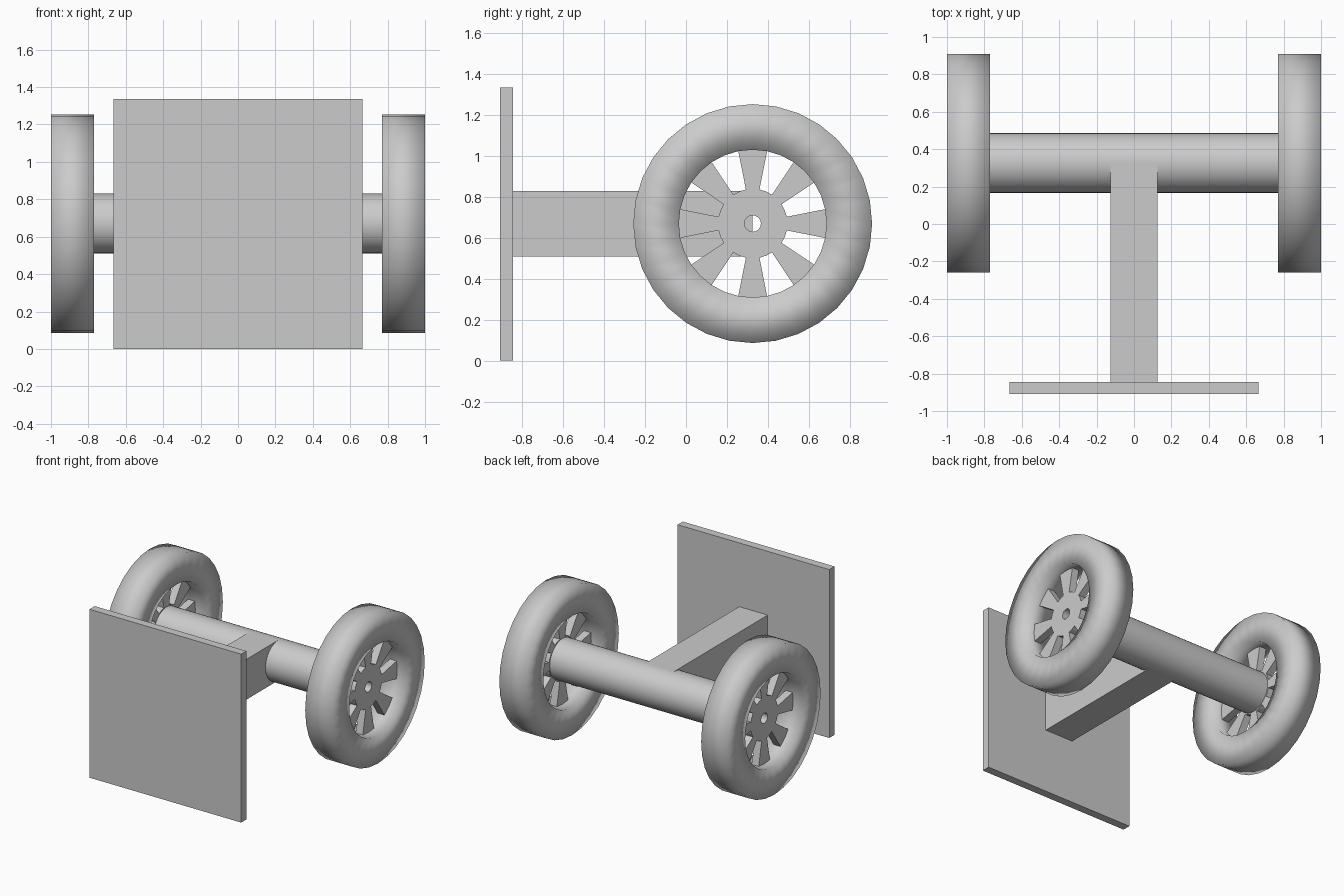
import bpy, bmesh
from math import pi, cos, sin

if "Cube" in bpy.data.objects:
    bpy.data.objects.remove(bpy.data.objects["Cube"])

CY, CZ = 0.326, 0.67      # axle centre line
SEG = 32


def new_object(name, bm):
    bmesh.ops.recalc_face_normals(bm, faces=bm.faces)
    me = bpy.data.meshes.new(name)
    bm.to_mesh(me)
    bm.free()
    ob = bpy.data.objects.new(name, me)
    bpy.context.collection.objects.link(ob)
    return ob


def box(name, lo, hi):
    bm = bmesh.new()
    bmesh.ops.create_cube(bm, size=1)
    for v in bm.verts:
        for i in range(3):
            v.co[i] = lo[i] if v.co[i] < 0 else hi[i]
    return new_object(name, bm)


def ring(bm, x, r):
    return [bm.verts.new((x, CY + r * cos(2 * pi * i / SEG), CZ + r * sin(2 * pi * i / SEG)))
            for i in range(SEG)]


def bridge(bm, a, b, keep=lambda i: True):
    for i in range(SEG):
        if keep(i):
            j = (i + 1) % SEG
            bm.faces.new((a[i], a[j], b[j], b[i]))


def smooth(ob):
    for p in ob.data.polygons:
        p.use_smooth = True


# front plate and beam running back into the axle
box("front_plate", (-0.665, -0.91, 0), (0.665, -0.845, 1.335))
box("beam", (-0.125, -0.845, 0.51), (0.125, CY, 0.83))

# hollow axle
bm = bmesh.new()
bridge(bm, ring(bm, -0.855, 0.16), ring(bm, 0.855, 0.16))
smooth(new_object("axle", bm))

for side, s in (("left", -1), ("right", 1)):
    # tyre: square section ring, softly shaded all over
    bm = bmesh.new()
    loops = [ring(bm, s * x, r) for x, r in
             ((0.77, 0.361), (0.77, 0.584), (1.0, 0.584), (1.0, 0.361))]
    for k in range(4):
        bridge(bm, loops[k], loops[(k + 1) % 4])
    smooth(new_object(side + "_tyre", bm))

    # hub disc with a centre hole and eight wedge spokes
    bm = bmesh.new()
    hole, hub, tip = (ring(bm, s * 0.855, r) for r in (0.04, 0.17, 0.361))
    bridge(bm, hole, hub)
    bridge(bm, hub, tip, lambda i: (i + 1) % 4 < 2)
    bmesh.ops.delete(bm, geom=[v for v in bm.verts if not v.link_faces], context='VERTS')
    ext = bmesh.ops.extrude_face_region(bm, geom=bm.faces[:], use_keep_orig=True)
    bmesh.ops.translate(bm, vec=(s * 0.06, 0, 0),
                        verts=[g for g in ext["geom"] if isinstance(g, bmesh.types.BMVert)])
    new_object(side + "_spoked_hub", bm)
